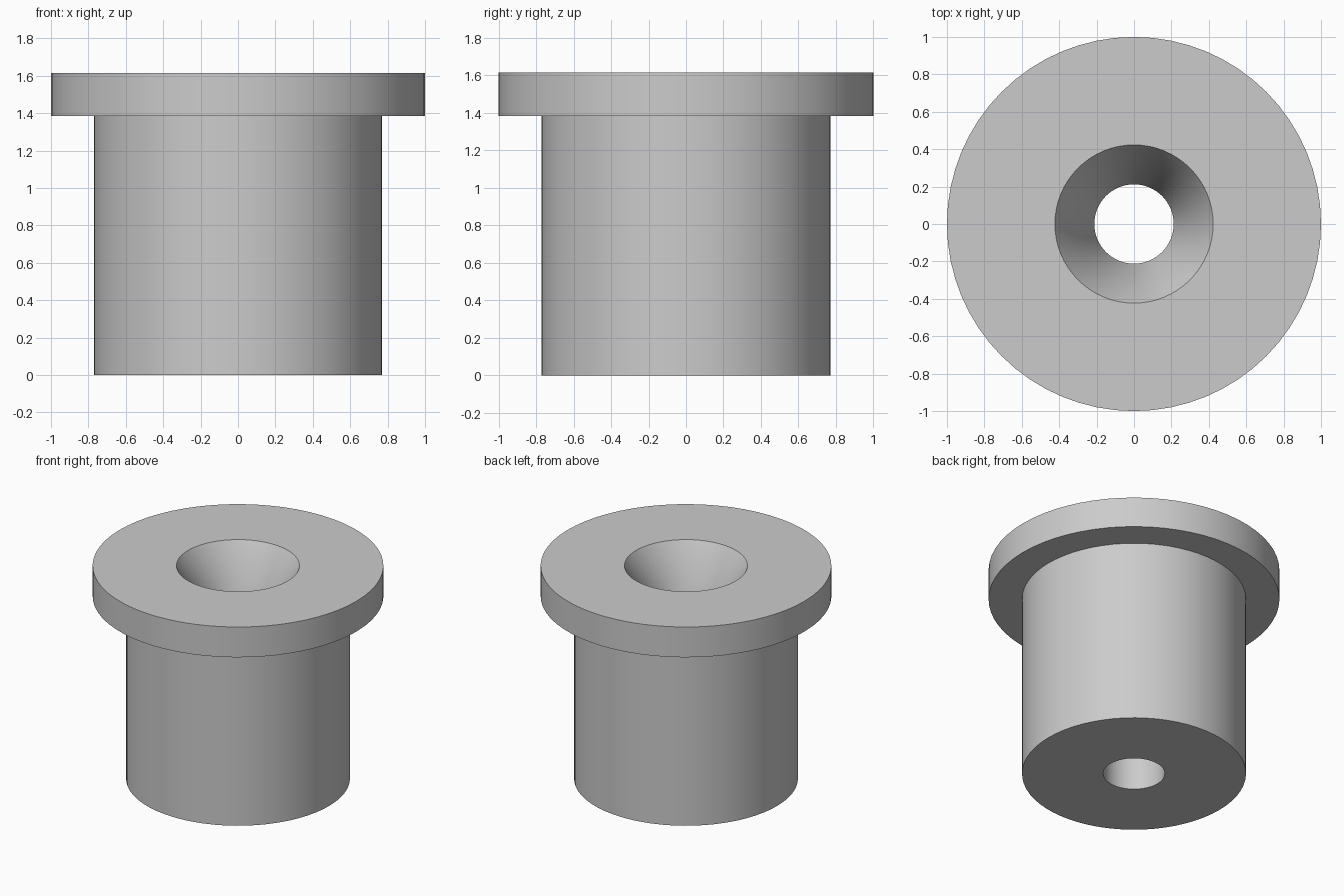
import bpy
import bmesh
import math

SEGMENTS = 64

cube = bpy.data.objects.get("Cube")
if cube:
    bpy.data.objects.remove(cube, do_unlink=True)

# Plain grey material
grey = bpy.data.materials.new("plain_grey")
grey.use_nodes = True
colour = (0.6, 0.6, 0.6, 1.0)
grey.diffuse_color = colour
grey.node_tree.nodes["Principled BSDF"].inputs["Base Color"].default_value = colour


def lathe(name, profile, material):
    """Revolve a closed (radius, height) profile around z."""
    bm = bmesh.new()
    rings = []
    for radius, height in profile:
        ring = []
        for i in range(SEGMENTS):
            a = 2 * math.pi * i / SEGMENTS
            ring.append(bm.verts.new((radius * math.cos(a), radius * math.sin(a), height)))
        rings.append(ring)
    for k, low in enumerate(rings):
        high = rings[(k + 1) % len(rings)]
        for i in range(SEGMENTS):
            j = (i + 1) % SEGMENTS
            bm.faces.new((low[i], low[j], high[j], high[i]))
    bmesh.ops.recalc_face_normals(bm, faces=bm.faces)
    mesh = bpy.data.meshes.new(name)
    bm.to_mesh(mesh)
    bm.free()
    mesh.materials.append(material)
    obj = bpy.data.objects.new(name, mesh)
    bpy.context.collection.objects.link(obj)
    bpy.ops.object.select_all(action="DESELECT")
    obj.select_set(True)
    bpy.context.view_layer.objects.active = obj
    bpy.ops.object.shade_smooth_by_angle(angle=math.radians(35))
    return obj


# Flanged bushing: bore, sleeve, flange and countersink in one closed profile
height, flange_base = 1.615, 1.385
bore, sleeve, flange, sink = 0.212, 0.77, 1.0, 0.423
sink_depth = (sink - bore) / math.tan(math.radians(30))
lathe("flanged_bushing", [
    (bore, 0), (sleeve, 0),
    (sleeve, flange_base), (flange, flange_base),
    (flange, height), (sink, height),
    (bore, height - sink_depth),
], grey)
